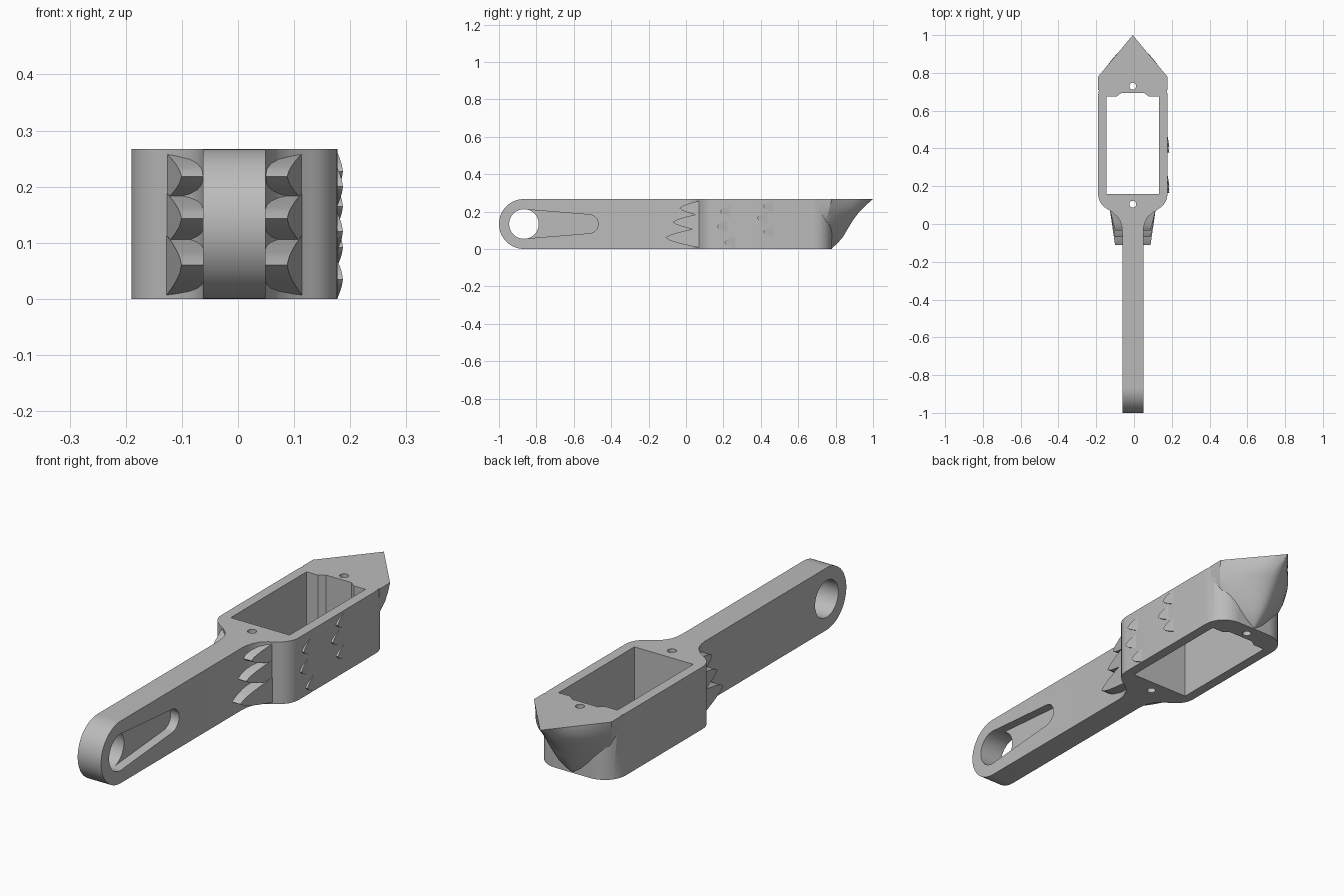
import bpy, bmesh, math

H = 0.267            # overall height
CX = -0.0065         # symmetry plane of the part
MID = H / 2

cube = bpy.data.objects.get("Cube")
if cube:
    bpy.data.objects.remove(cube, do_unlink=True)

grey = bpy.data.materials.new("plain grey")
grey.use_nodes = True
grey.diffuse_color = (0.5, 0.5, 0.5, 1)
grey.node_tree.nodes["Principled BSDF"].inputs["Base Color"].default_value = (0.5, 0.5, 0.5, 1)


def loft(name, rings):
    """Closed solid through rings of equal length."""
    bm = bmesh.new()
    rows = [[bm.verts.new(p) for p in ring] for ring in rings]
    n = len(rows[0])
    for a, b in zip(rows, rows[1:]):
        for i in range(n):
            j = (i + 1) % n
            bm.faces.new((a[i], a[j], b[j], b[i]))
    bm.faces.new(rows[0][::-1])
    bm.faces.new(rows[-1])
    bmesh.ops.recalc_face_normals(bm, faces=bm.faces)
    mesh = bpy.data.meshes.new(name)
    bm.to_mesh(mesh)
    bm.free()
    mesh.materials.append(grey)
    ob = bpy.data.objects.new(name, mesh)
    bpy.context.collection.objects.link(ob)
    return ob


def upright(name, pts, z0, z1):
    return loft(name, [[(CX + x, y, z) for x, y in pts] for z in (z0, z1)])


def sideways(name, pts, x0, x1):
    return loft(name, [[(CX + x, y, z) for y, z in pts] for x in (x0, x1)])


def arc(cx, cy, r, a0, a1, steps):
    angles = [math.radians(a0 + (a1 - a0) * i / steps) for i in range(steps + 1)]
    return [(cx + r * math.cos(a), cy + r * math.sin(a)) for a in angles]


def mirrored(half):
    return half + [(-x, y) for x, y in reversed(half)]


def combine(target, tool, operation):
    mod = target.modifiers.new("combine", 'BOOLEAN')
    mod.object, mod.operation, mod.solver = tool, operation, 'EXACT'
    bpy.ops.object.select_all(action='DESELECT')
    bpy.context.view_layer.objects.active = target
    target.select_set(True)
    bpy.ops.object.modifier_apply(modifier=mod.name)
    bpy.data.objects.remove(tool, do_unlink=True)


def smooth(ob, angle=30):
    bpy.ops.object.select_all(action='DESELECT')
    bpy.context.view_layer.objects.active = ob
    ob.select_set(True)
    bpy.ops.object.shade_smooth_by_angle(angle=math.radians(angle))


# Main body with flared neck and rounded corners
neck = [(0.0555, -0.04), (0.058, -0.015), (0.066, 0.012), (0.08, 0.037), (0.105, 0.06)]
half = neck + arc(0.0935, 0.16, 0.09, -60, 0, 8) + arc(0.0835, 0.68, 0.1, 0, 88, 10)
body = upright("body", mirrored(half), 0, H)

# Handle with a round end
grip = arc(-1 + MID, MID, MID, 90, 270, 32) + [(0.03, 0), (0.03, H)]
combine(body, sideways("handle", grip, -0.0555, 0.0555), 'UNION')

# Pointed beak, narrowing downward: height, tip position, half width
sections = [(0, 0.775, 0.015), (0.03, 0.81, 0.062), (0.065, 0.84, 0.098),
            (0.11, 0.866, 0.134), (0.15, 0.89, 0.157), (0.19, 0.92, 0.173),
            (0.23, 0.958, 0.181), (H, 1.0, 0.1835)]
rings = []
for z, tip, w in sections:
    s = z / H
    base = 0.74 + 0.04 * s * s
    power = 1 + 0.9 * (1 - s) ** 0.25
    ring = [(CX - w, 0.71, z), (CX + w, 0.71, z)]
    for i in range(21):
        t = 1 - i / 10
        ring.append((CX + w * t, base + (tip - base) * (1 - abs(t) ** power), z))
    rings.append(ring)
combine(body, loft("beak", rings), 'UNION')

# Rectangular opening with a notched far wall
opening = mirrored([(0.14, 0.16), (0.14, 0.675), (0.085, 0.675), (0.06, 0.694)])
combine(body, upright("opening", opening, -0.1, H + 0.1), 'DIFFERENCE')

# Screw holes
for y in (0.105, 0.73):
    hole = upright("screw_hole", arc(0, y, 0.018, 0, 345, 23), -0.1, H + 0.1)
    combine(body, hole, 'DIFFERENCE')

# Ring hole and the tapered recess beside it
ring_y = -1 + MID
hole = sideways("ring_hole", arc(ring_y, MID, 0.079, 0, 352.5, 47), -0.2, 0.2)
combine(body, hole, 'DIFFERENCE')
recess = arc(ring_y, MID, 0.078, 85, 275, 24) + arc(-0.52, MID, 0.05, -85, 85, 16)
combine(body, sideways("recess", recess, 0.0155, 0.2), 'DIFFERENCE')
smooth(body)


def scale(name, side, tip, base, zc, height, off_tip, off_base, inner):
    """Pointed leaf facing the front, thickest at its base or its tip."""
    steps = 8
    ts = [i / steps for i in range(steps + 1)]
    edge = [(t, 1) for t in ts] + [(t, -1) for t in reversed(ts[1:])]
    outer, inside = [], []
    for t, sign in edge:
        y = tip + (base - tip) * t
        z = min(max(zc + sign * height * t ** 0.65, 0.001), H - 0.001)
        outer.append((CX + side * (off_tip + (off_base - off_tip) * t), y, z))
        inside.append((CX + side * inner, y, z))
    smooth(loft(name, [inside, outer]))


# Chunky scales where the neck meets the body
for side, label in ((1, "left"), (-1, "right")):
    for tip, zc, height in ((-0.035, 0.218, 0.042), (-0.07, 0.143, 0.047), (-0.11, 0.06, 0.055)):
        scale(label + "_neck_scale", side, tip, 0.08, zc, height, 0.094, 0.122, 0.03)

# Thin scales on one flank
for tip, zc in ((0.18, 0.2), (0.165, 0.12), (0.205, 0.035),
                (0.41, 0.227), (0.378, 0.165), (0.412, 0.092)):
    scale("flank_scale", 1, tip, tip + 0.09, zc, 0.045, 0.1935, 0.178, 0.16)
